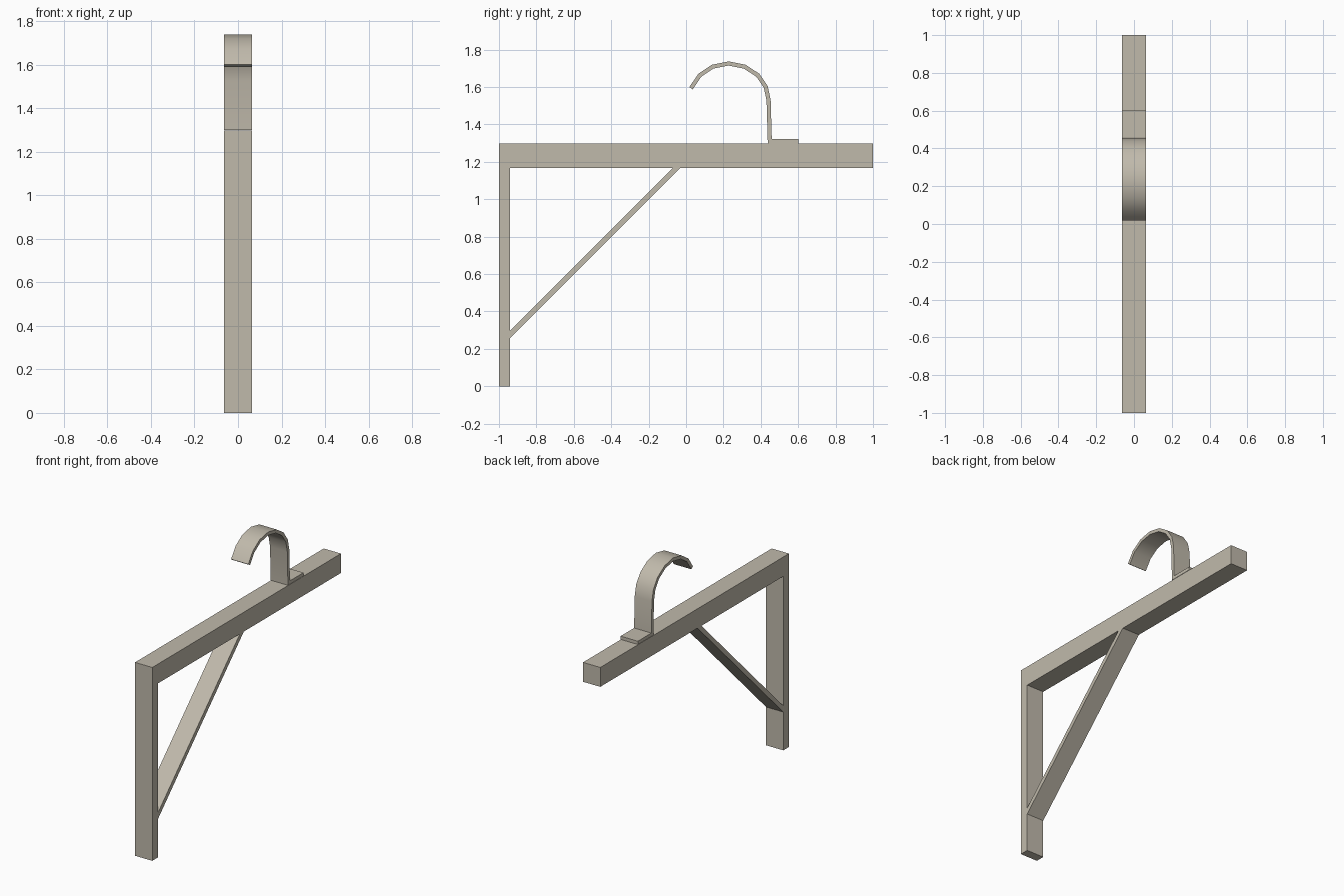
import bpy, bmesh, math
from mathutils import Vector

if "Cube" in bpy.data.objects:
    bpy.data.objects.remove(bpy.data.objects["Cube"])

HALF = 0.064  # half width of every part along x

mat = bpy.data.materials.new("warm_grey")
mat.diffuse_color = (0.53, 0.49, 0.41, 1)
mat.use_nodes = True
mat.node_tree.nodes["Principled BSDF"].inputs["Base Color"].default_value = mat.diffuse_color


def extrude_profile(name, pts):
    """Extrude a closed (y, z) outline across the full width."""
    bm = bmesh.new()
    face = bm.faces.new([bm.verts.new((-HALF, y, z)) for y, z in pts])
    new = bmesh.ops.extrude_face_region(bm, geom=[face])["geom"]
    bmesh.ops.translate(bm, vec=(2 * HALF, 0, 0),
                        verts=[v for v in new if isinstance(v, bmesh.types.BMVert)])
    bmesh.ops.recalc_face_normals(bm, faces=bm.faces)
    mesh = bpy.data.meshes.new(name)
    bm.to_mesh(mesh)
    bm.free()
    mesh.materials.append(mat)
    ob = bpy.data.objects.new(name, mesh)
    bpy.context.collection.objects.link(ob)
    return ob


def offset_path(path, d):
    """Mitred offset of an open (y, z) path."""
    p = [Vector(q) for q in path]
    out = []
    for i, q in enumerate(p):
        a = (q - p[i - 1]).normalized() if i else (p[1] - q).normalized()
        b = (p[i + 1] - q).normalized() if i < len(p) - 1 else a
        na, nb = Vector((-a.y, a.x)), Vector((-b.y, b.x))
        n = (na + nb).normalized()
        out.append(tuple(q + n * d / n.dot(na)))
    return out


# Upright and horizontal beam
extrude_profile("upright", [(-1, 0), (-0.94, 0), (-0.94, 1.297), (-1, 1.297)])
extrude_profile("beam", [(-0.94, 1.167), (1, 1.167), (1, 1.297), (-0.94, 1.297)])

# Diagonal brace
extrude_profile("brace", [(-0.94, 0.257), (-0.03, 1.167), (-0.072, 1.167), (-0.94, 0.299)])

# Hook: foot plate, stem and faceted arc bent from one strip
outer = [(0.602, 1.321), (0.459, 1.321), (0.453, 1.53), (0.437, 1.605),
         (0.392, 1.671), (0.318, 1.719), (0.228, 1.737), (0.138, 1.719),
         (0.066, 1.671), (0.018, 1.600)]
inner = offset_path(outer, 0.022)
hook = extrude_profile("hook", outer + inner[::-1])
bpy.context.view_layer.objects.active = hook
hook.select_set(True)
bpy.ops.object.shade_smooth_by_angle(angle=math.radians(35))
